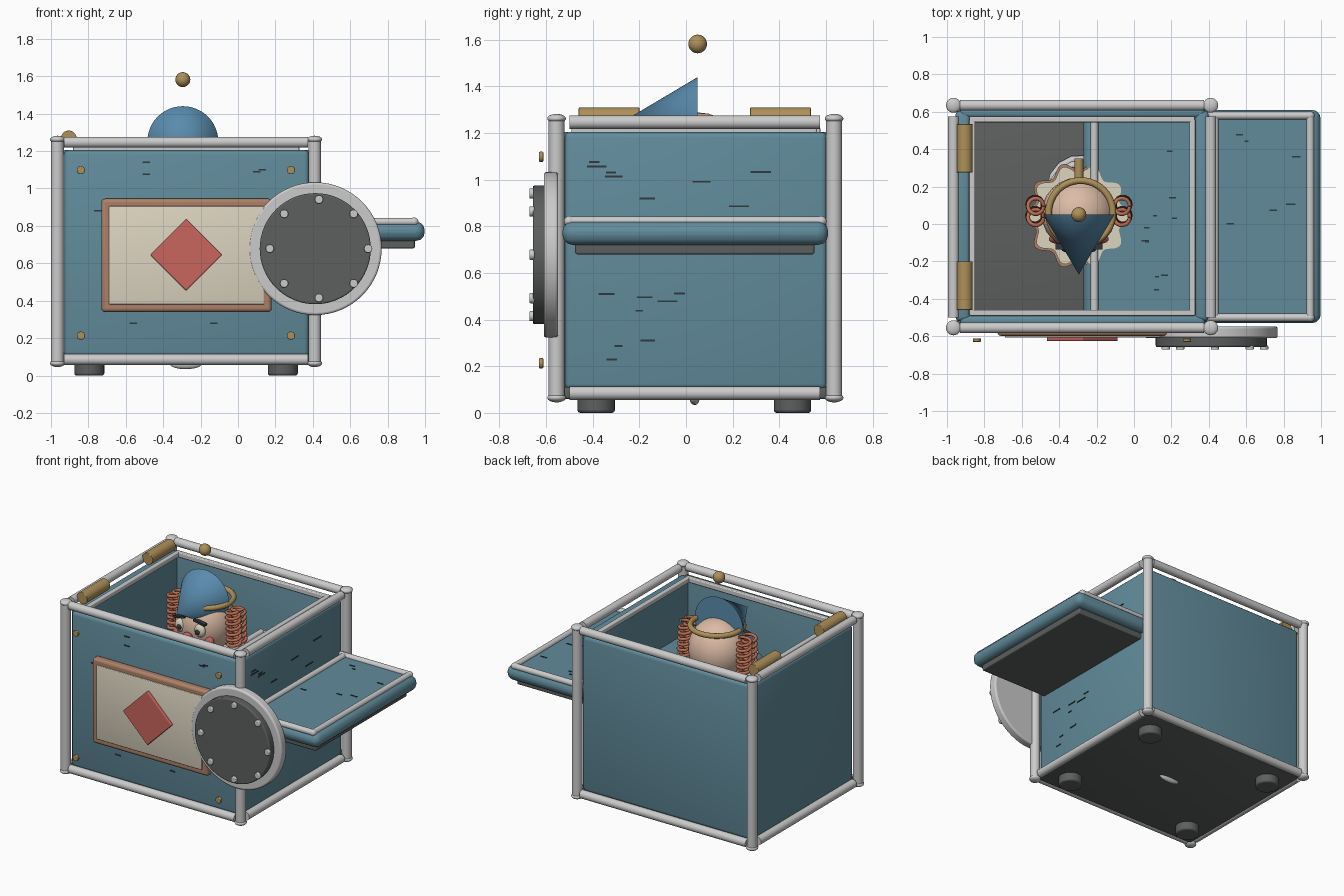
import bpy, math, random
from mathutils import Vector

if "Cube" in bpy.data.objects:
    bpy.data.objects.remove(bpy.data.objects["Cube"])
random.seed(4)

def mat(name, rgb):
    m = bpy.data.materials.new(name)
    m.diffuse_color = (*rgb, 1)
    m.use_nodes = True
    m.node_tree.nodes["Principled BSDF"].inputs["Base Color"].default_value = m.diffuse_color
    return m

BLUE = mat("blue_paint", (0.12, 0.26, 0.33))
HAT = mat("hat_blue", (0.10, 0.26, 0.42))
DARK = mat("dark_grey", (0.11, 0.115, 0.115))
INK = mat("ink", (0.03, 0.04, 0.045))
CREAM = mat("cream", (0.72, 0.66, 0.53))
COPPER = mat("copper", (0.42, 0.22, 0.14))
RED = mat("red", (0.58, 0.13, 0.11))
BRASS = mat("brass", (0.42, 0.28, 0.10))
SKIN = mat("skin", (0.72, 0.50, 0.38))
HAIR = mat("hair", (0.50, 0.16, 0.09))
STEEL = None

def finish(name, m, bevel=0, angle=40, full=False):
    o = bpy.context.object
    o.name = name
    if m:
        o.data.materials.append(m)
    if bevel:
        b = o.modifiers.new("bevel", 'BEVEL')
        b.width, b.segments = bevel, 3
    if full:
        bpy.ops.object.shade_smooth()
    else:
        bpy.ops.object.shade_smooth_by_angle(angle=math.radians(angle))
    return o

def box(name, lo, hi, m=None, bevel=0, full=False):
    lo, hi = Vector(lo), Vector(hi)
    bpy.ops.mesh.primitive_cube_add(size=1, location=(lo + hi) / 2)
    bpy.context.object.scale = hi - lo
    bpy.ops.object.transform_apply(location=False, rotation=False, scale=True)
    return finish(name, m, bevel, full=full)

def rod(name, a, b, r, m=None, bevel=0, r2=None, sides=32):
    a, b = Vector(a), Vector(b)
    bpy.ops.mesh.primitive_cone_add(vertices=sides, radius1=r, radius2=r if r2 is None else r2,
                                    depth=(b - a).length, location=(a + b) / 2)
    bpy.context.object.rotation_euler = (b - a).to_track_quat('Z', 'Y').to_euler()
    return finish(name, m, bevel)

def ball(name, c, r, m=None, scale=(1, 1, 1)):
    bpy.ops.mesh.primitive_uv_sphere_add(segments=24, ring_count=14, radius=r, location=c)
    bpy.context.object.scale = scale
    return finish(name, m, full=True)

def coil(name, base, top, r, turns, tube, m=None):
    base, top = Vector(base), Vector(top)
    n = int(turns * 14)
    cu = bpy.data.curves.new(name, 'CURVE')
    cu.dimensions, cu.bevel_depth, cu.bevel_resolution = '3D', tube, 2
    cu.use_fill_caps = True
    s = cu.splines.new('POLY')
    s.points.add(n)
    for i in range(n + 1):
        a = 2 * math.pi * turns * i / n
        p = base.lerp(top, i / n) + Vector((r * math.cos(a), r * math.sin(a), 0))
        s.points[i].co = (*p, 1)
    o = bpy.data.objects.new(name, cu)
    bpy.context.collection.objects.link(o)
    if m:
        cu.materials.append(m)

X0, X1, Y0, Y1 = -0.965, 0.41, -0.555, 0.635
CX, CY = -0.295, 0.055

# box walls and floor
box("front_wall", (-0.93, -0.55, 0.10), (0.38, -0.485, 1.205), BLUE, 0.025, True)
box("back_wall", (-0.93, 0.565, 0.10), (0.38, 0.625, 1.205), BLUE, 0.025, True)
box("left_wall", (-0.955, -0.52, 0.10), (-0.875, 0.605, 1.205), BLUE, 0.025, True)
box("right_wall", (0.325, -0.52, 0.10), (0.40, 0.605, 1.205), BLUE, 0.025, True)
box("floor", (-0.95, -0.54, 0.06), (0.395, 0.62, 0.11), DARK, 0.01, True)

# corner posts with ball ends, and rails
for x in (X0, X1):
    for y in (Y0, Y1):
        rod("corner_post", (x, y, 0.07), (x, y, 1.26), 0.034, STEEL)
        for z in (0.065, 1.262):
            ball("post_end", (x, y, z), 0.04, STEEL, (1, 1, 0.5))
for z in (0.085, 1.247):
    for y in (Y0, Y1):
        rod("long_rail", (-0.93, y, z), (0.375, y, z), 0.029, STEEL)
    for x in (X0, X1):
        rod("side_rail", (x, -0.5, z), (x, 0.575, z), 0.029, STEEL)

# inner trim around the opening
for x in (-0.865, 0.312):
    box("inner_trim_side", (x - 0.016, -0.49, 1.19), (x + 0.016, 0.56, 1.225), STEEL, 0.006)
for y in (-0.475, 0.56):
    box("inner_trim_long", (-0.88, y - 0.016, 1.19), (0.325, y + 0.016, 1.225), STEEL, 0.006)

# feet and hinge barrels
for x in (-0.795, 0.24):
    for y in (-0.385, 0.457):
        rod("foot", (x, y, 0), (x, y, 0.075), 0.08, DARK, 0.012)
for a, b in ((-0.46, -0.2), (0.275, 0.535)):
    rod("hinge_barrel", (-0.905, a, 1.268), (-0.905, b, 1.268), 0.042, BRASS, 0.004)

# lowered lid, half inside the box
box("lid", (-0.27, -0.53, 0.72), (0.998, 0.61, 0.822), BLUE, 0.045)
box("lid_lining", (-0.21, -0.475, 0.68), (0.945, 0.55, 0.73), DARK, 0.008)
for x in (-0.212, 0.432, 0.942):
    rod("lid_rail_cross", (x, -0.5, 0.822), (x, 0.58, 0.822), 0.021, STEEL)
for y in (-0.5, 0.58):
    rod("lid_rail_long", (-0.212, y, 0.822), (0.942, y, 0.822), 0.021, STEEL)
    for x in (-0.212, 0.942):
        ball("lid_rail_end", (x, y, 0.822), 0.023, STEEL)

# front plaque with diamond
box("plaque_frame", (-0.73, -0.598, 0.34), (0.18, -0.54, 0.945), COPPER, 0.018)
box("plaque_panel", (-0.69, -0.608, 0.38), (0.14, -0.57, 0.905), CREAM, 0.005, True)
rod("plaque_diamond", (-0.277, -0.595, 0.645), (-0.277, -0.626, 0.645), 0.192, RED, 0.006, sides=4)
for x in (-0.84, 0.283):
    for z in (0.213, 1.098):
        rod("brass_stud", (x, -0.612, z), (x, -0.63, z), 0.022, BRASS, 0.004)

# round cover plate with bolts
rod("cover_flange", (0.413, -0.548, 0.678), (0.413, -0.61, 0.678), 0.355, STEEL, 0.012, sides=64)
rod("cover_disc", (0.413, -0.60, 0.678), (0.413, -0.657, 0.678), 0.297, DARK, 0.008, sides=64)
for i in range(8):
    a = i * math.pi / 4
    x, z = 0.433 + 0.263 * math.cos(a), 0.678 + 0.263 * math.sin(a)
    rod("cover_bolt", (x, -0.65, z), (x, -0.672, z), 0.022, STEEL, 0.005, sides=20)

# paint scratches
def scratch(c, size):
    c, h = Vector(c), Vector(size) / 2
    box("scratch", c - h, c + h, INK)

for i in range(16):
    w = random.uniform(0.03, 0.09)
    z = random.choice((random.uniform(0.18, 0.65), random.uniform(0.88, 1.12)))
    scratch((0.401, random.uniform(-0.4, 0.5), z), (0.006, w, 0.008))
for i in range(16):
    x = random.choice((random.uniform(0.0, 0.28), random.uniform(0.5, 0.88)))
    scratch((x, random.uniform(-0.38, 0.48), 0.823), (random.uniform(0.02, 0.05), 0.008, 0.006))
for x, z in ((-0.49, 1.14), (-0.49, 1.075), (0.1, 1.09), (0.13, 1.1), (-0.13, 0.28), (-0.56, 0.28), (-0.75, 0.88)):
    scratch((x, -0.551, z), (0.04, 0.006, 0.008))

# body on a spring
coil("body_spring", (CX, CY + 0.15, 0.10), (CX, CY, 0.55), 0.15, 5, 0.022, STEEL)
ball("spring_tail", (-0.28, 0.037, 0.06), 0.026, STEEL, (3.2, 0.8, 1))
rod("body", (CX, CY, 0.5), (CX, CY, 0.9), 0.2, RED, 0.02, r2=0.1)

# scalloped collar
def collar(name, z, h, r, m):
    bpy.ops.mesh.primitive_cylinder_add(vertices=96, radius=r, depth=h, location=(CX, CY - 0.01, z))
    for v in bpy.context.object.data.vertices:
        a = math.atan2(v.co.y, v.co.x)
        k = 1 + 0.09 * math.cos(10 * a)
        v.co.x, v.co.y = v.co.x * k, v.co.y * k
    finish(name, m)
collar("collar_edge", 0.80, 0.025, 0.265, COPPER)
collar("collar", 0.812, 0.025, 0.25, CREAM)

# head and face
ball("head", (CX, CY, 1.08), 0.2, SKIN, (1, 0.97, 1.04))
ball("nose", (CX, -0.155, 1.03), 0.04, RED)
for s in (-1, 1):
    ball("eye", (CX + s * 0.075, -0.115, 1.09), 0.042, CREAM, (1, 0.6, 1.1))
    ball("pupil", (CX + s * 0.072, -0.14, 1.085), 0.018, INK, (1, 0.5, 1))
    b = box("eyebrow", (CX + s * 0.08 - 0.045, -0.135, 1.145), (CX + s * 0.08 + 0.045, -0.105, 1.16), INK)
    b.rotation_euler.y = s * 0.2
    ball("cheek", (CX + s * 0.12, -0.08, 1.01), 0.04, RED, (1, 0.6, 1))
    # coiled hair
    for dy in (-0.01, 0.05):
        coil("hair_coil", (CX + s * 0.235, CY + dy, 0.95), (CX + s * 0.23, CY + dy - 0.01, 1.22), 0.042, 7, 0.011, HAIR)
box("mouth", (CX - 0.06, -0.125, 0.965), (CX + 0.06, -0.1, 0.977), INK)

# pointed hat, hat ring, floating bobble, winding key
rod("hat", (CX, 0.05, 1.25), (CX, -0.27, 1.25), 0.19, HAT, r2=0, sides=48)
bpy.ops.mesh.primitive_torus_add(location=(CX + 0.01, 0.06, 1.245), major_radius=0.172, minor_radius=0.018,
                                 major_segments=48, minor_segments=12)
finish("hat_ring", BRASS, full=True)
ball("hat_bobble", (CX, 0.05, 1.582), 0.04, BRASS)
rod("winding_key", (CX, 0.18, 1.02), (CX, 0.35, 1.02), 0.024, BRASS, 0.004)
